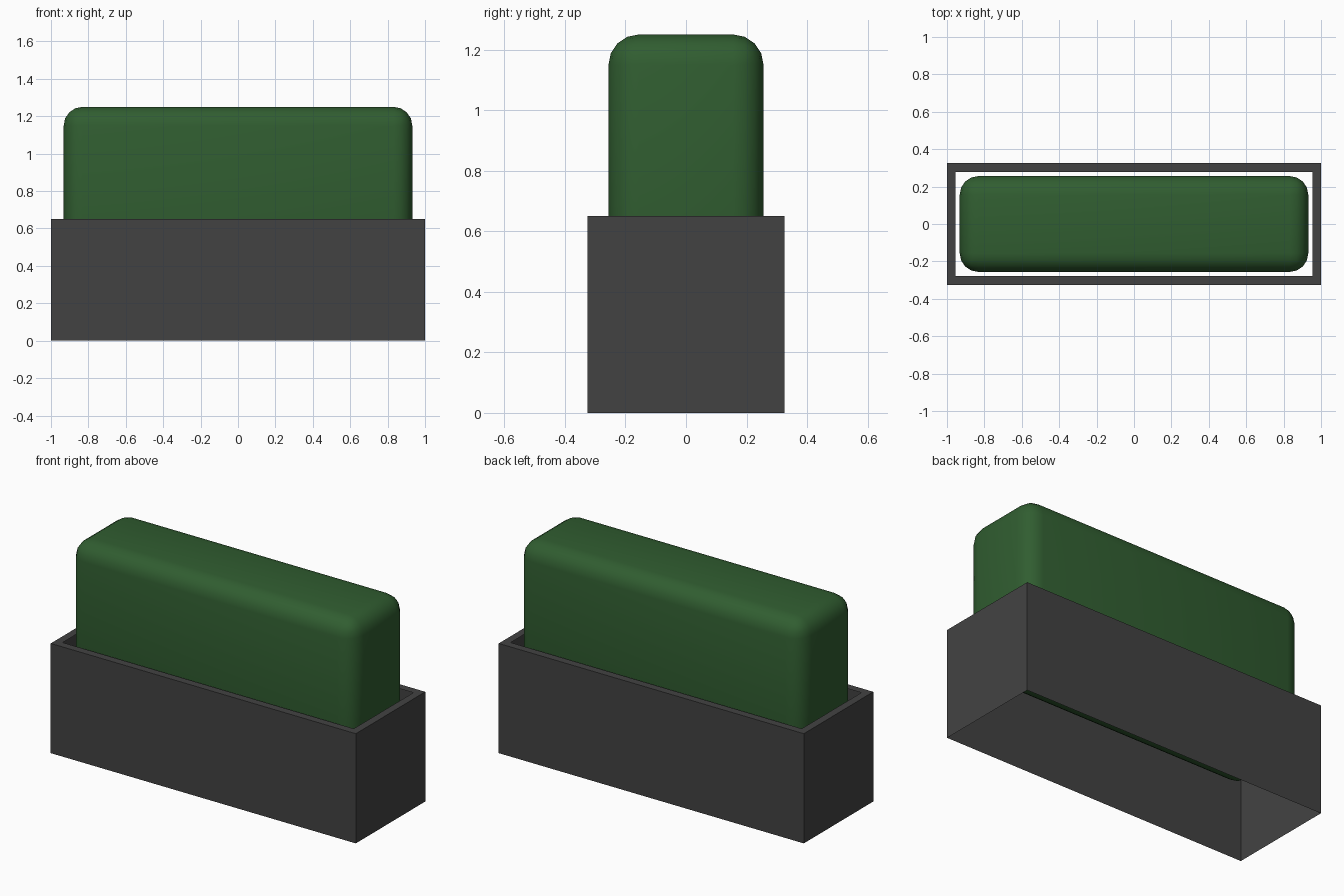
import bpy, bmesh

if "Cube" in bpy.data.objects:
    bpy.data.objects.remove(bpy.data.objects["Cube"])

HX, HY, POT_H = 1.0, 0.325, 0.65   # planter half sizes and height
WALL = 0.065                       # rim width
BUSH_BOTTOM, BUSH_TOP = 0.36, 1.25


def material(name, colour):
    mat = bpy.data.materials.new(name)
    mat.diffuse_color = (*colour, 1)
    mat.use_nodes = True
    mat.node_tree.nodes["Principled BSDF"].inputs["Base Color"].default_value = mat.diffuse_color
    return mat


def box(name, hx, hy, z0, z1, mat, edit):
    """Make a box, apply an edit to its bmesh, and link it."""
    bm = bmesh.new()
    bmesh.ops.create_cube(bm, size=1)
    for v in bm.verts:
        v.co = (v.co.x * 2 * hx, v.co.y * 2 * hy,
                z0 + (v.co.z + 0.5) * (z1 - z0))
    bm.normal_update()
    edit(bm)
    mesh = bpy.data.meshes.new(name)
    bm.to_mesh(mesh)
    bm.free()
    mesh.materials.append(mat)
    obj = bpy.data.objects.new(name, mesh)
    bpy.context.collection.objects.link(obj)
    return obj


def open_rim(bm):
    # flat rim on top, open above and below
    top = [f for f in bm.faces if f.normal.z > 0.9]
    bottom = [f for f in bm.faces if f.normal.z < -0.9]
    bmesh.ops.inset_region(bm, faces=top, thickness=WALL)
    bmesh.ops.delete(bm, geom=top + bottom, context='FACES')


def round_edges(bm):
    bmesh.ops.bevel(bm, geom=bm.edges[:], offset=0.1, segments=4,
                    profile=0.5, affect='EDGES')
    for f in bm.faces:
        f.smooth = True


# Planter box
box("planter_box", HX, HY, 0, POT_H,
    material("dark_grey", (0.055, 0.055, 0.055)), open_rim)

# Clipped hedge floating inside the planter
box("hedge", HX - WALL - 0.003, HY - WALL - 0.004, BUSH_BOTTOM, BUSH_TOP,
    material("hedge_green", (0.03, 0.11, 0.03)), round_edges)
